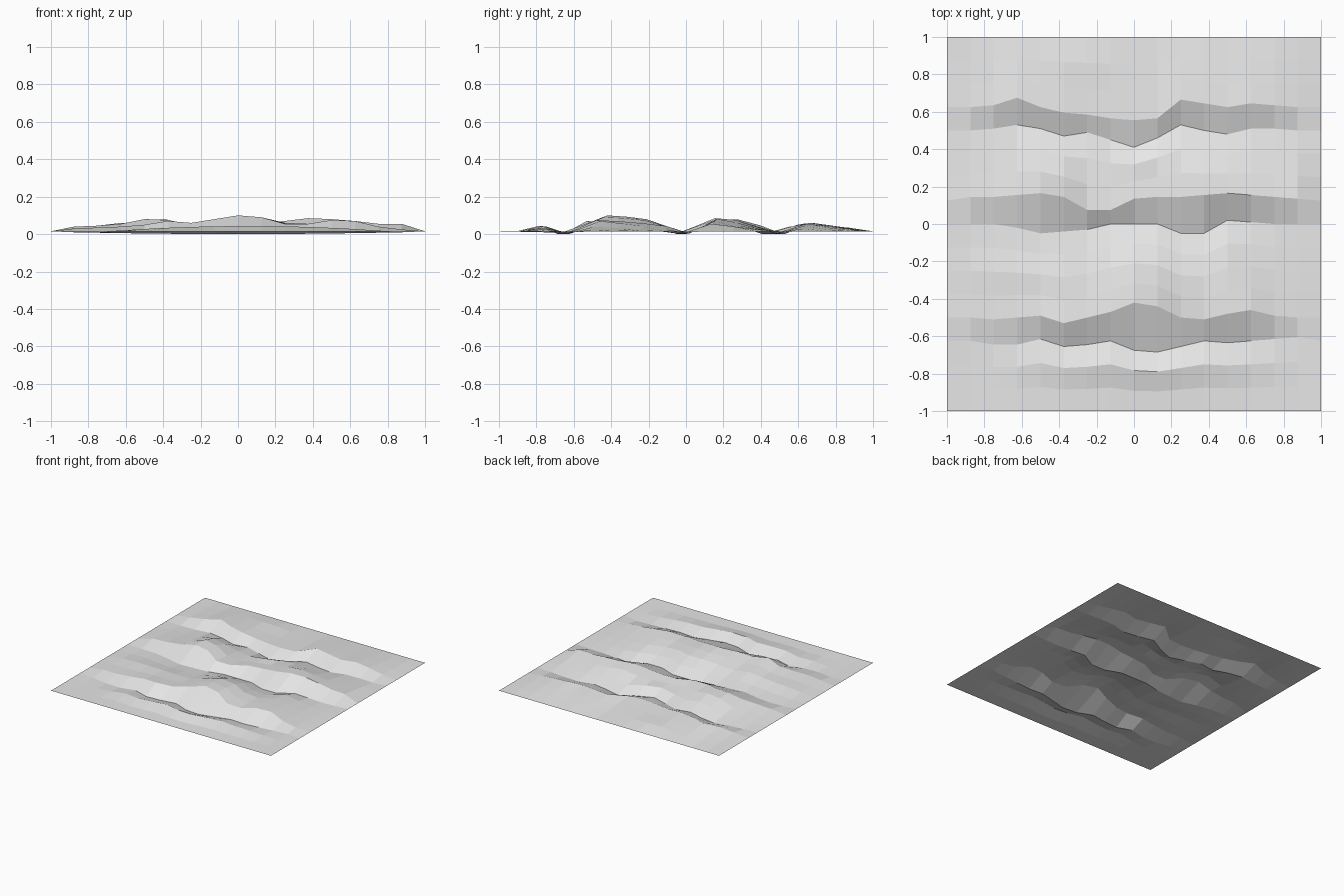
import bpy
import bmesh
import math

default_cube = bpy.data.objects.get("Cube")
if default_cube:
    bpy.data.objects.remove(default_cube, do_unlink=True)

CELLS = 16
STEP = 2 / CELLS
EDGE_HEIGHT = 0.025

# Control rows across the field: row number -> (sideways shift, height) per column
control_rows = {}


def add_row(row, shifts, heights):
    """Values in hundredths for the inner columns; the border stays level."""
    shifts = [0] + shifts + [0]
    heights = [EDGE_HEIGHT * 100] + heights + [EDGE_HEIGHT * 100]
    control_rows[row] = [(s / 100, h / 100) for s, h in zip(shifts, heights)]


def trough_heights(depth):
    """Hollows deepen gently from the sides to the middle of the field."""
    columns = range(1, CELLS)
    return [2.2 - depth * math.sin(math.pi * c / CELLS) for c in columns]


def add_dune(trough_row, trough_shift, crest_shift, crest_height):
    """One wind ripple: a steep front face with a hollow at its foot."""
    add_row(trough_row, trough_shift, trough_heights(1.2))
    add_row(trough_row + 1, crest_shift, crest_height)


level = [EDGE_HEIGHT * 100] * (CELLS - 1)
add_row(0, [0] * (CELLS - 1), level)
add_row(CELLS, [0] * (CELLS - 1), level)

# Front dune
add_dune(3,
         [0, -2, -2, 1, -3, -2, 0, -5, -6, -3, 0, -1, 0, 1, 2],
         [0, -1, 0, 1, -3, 0, 3, 8, 6, 0, -1, 2, 4, 1, 0],
         [4, 4.5, 5, 6, 8, 7, 9, 11, 10, 6.5, 6.5, 8.5, 8, 5, 3.5])
# Middle dune
add_dune(8,
         [0, 0, -2, -5, -4, -3, 0, 0, 0, -5, -5, 2, 1, 0, 0],
         [2, 2, 3, 4, 2, -5, -5, 1, 2, 2, 3, 4, 3, 2, 1],
         [5, 5.5, 6.5, 9, 8.5, 6, 6, 6.5, 7, 8, 9.5, 9, 8, 6.5, 6.5])
# Back dune
add_dune(12,
         [0, 1, 3, 1, -3, -1, -5, -9, -4, 3, 0, -2, 1, 1, 0],
         [0, 1, 5, 0, -3, -4, -6, -7, -6, 4, 2, 0, 2, 1, 0],
         [4, 5.5, 7, 6.5, 6, 5, 5, 5, 5, 7, 6.5, 6, 6.5, 5.5, 4])

# Low mounds between the dunes: x, y, half width, half depth, height
mounds = [
    (0.05, -0.75, 0.8, 0.14, 0.038),
    (0.05, -0.25, 0.3, 0.2, 0.03),
    (-0.6, -0.25, 0.4, 0.14, 0.014),
    (0.4, -0.25, 0.25, 0.2, 0.022),
    (-0.42, 0.28, 0.2, 0.2, 0.028),
    (0.05, 0.38, 0.22, 0.16, 0.03),
    (0.35, 0.25, 0.2, 0.16, 0.018),
    (-0.3, 0.87, 0.2, 0.14, 0.01),
    (0.5, -0.05, 0.13, 0.2, 0.012),
]


def mound_height(x, y):
    total = 0
    for mx, my, width, depth, height in mounds:
        dx, dy = abs(x - mx) / width, abs(y - my) / depth
        if dx < 1 and dy < 1:
            total += height * (1 - dx * dx) * (1 - dy * dy)
    return total


def surface_point(column, row):
    """Blend the two nearest control rows, then lay the mounds on top."""
    below = max(r for r in control_rows if r <= row)
    above = min(r for r in control_rows if r >= row)
    blend = (row - below) / (above - below) if above > below else 0
    low, high = control_rows[below][column], control_rows[above][column]
    shift, height = (a + (b - a) * blend for a, b in zip(low, high))
    x, y = column * STEP - 1, row * STEP - 1
    if 0 < column < CELLS and below != above:
        height += mound_height(x, y)
    return x, y + shift, height


# Flat-shaded ground sheet
bm = bmesh.new()
grid = [[bm.verts.new(surface_point(c, r)) for c in range(CELLS + 1)]
        for r in range(CELLS + 1)]
for r in range(CELLS):
    for c in range(CELLS):
        bm.faces.new((grid[r][c], grid[r][c + 1],
                      grid[r + 1][c + 1], grid[r + 1][c]))
lowest = min(v.co.z for v in bm.verts)
for v in bm.verts:
    v.co.z -= lowest

mesh = bpy.data.meshes.new("rippled_ground")
bm.to_mesh(mesh)
bm.free()
ground = bpy.data.objects.new("rippled_ground", mesh)
bpy.context.collection.objects.link(ground)

# Pale grey surface
colour = (0.8, 0.8, 0.8, 1)
material = bpy.data.materials.new("pale_grey")
material.use_nodes = True
material.diffuse_color = colour
material.node_tree.nodes["Principled BSDF"].inputs["Base Color"].default_value = colour
mesh.materials.append(material)
